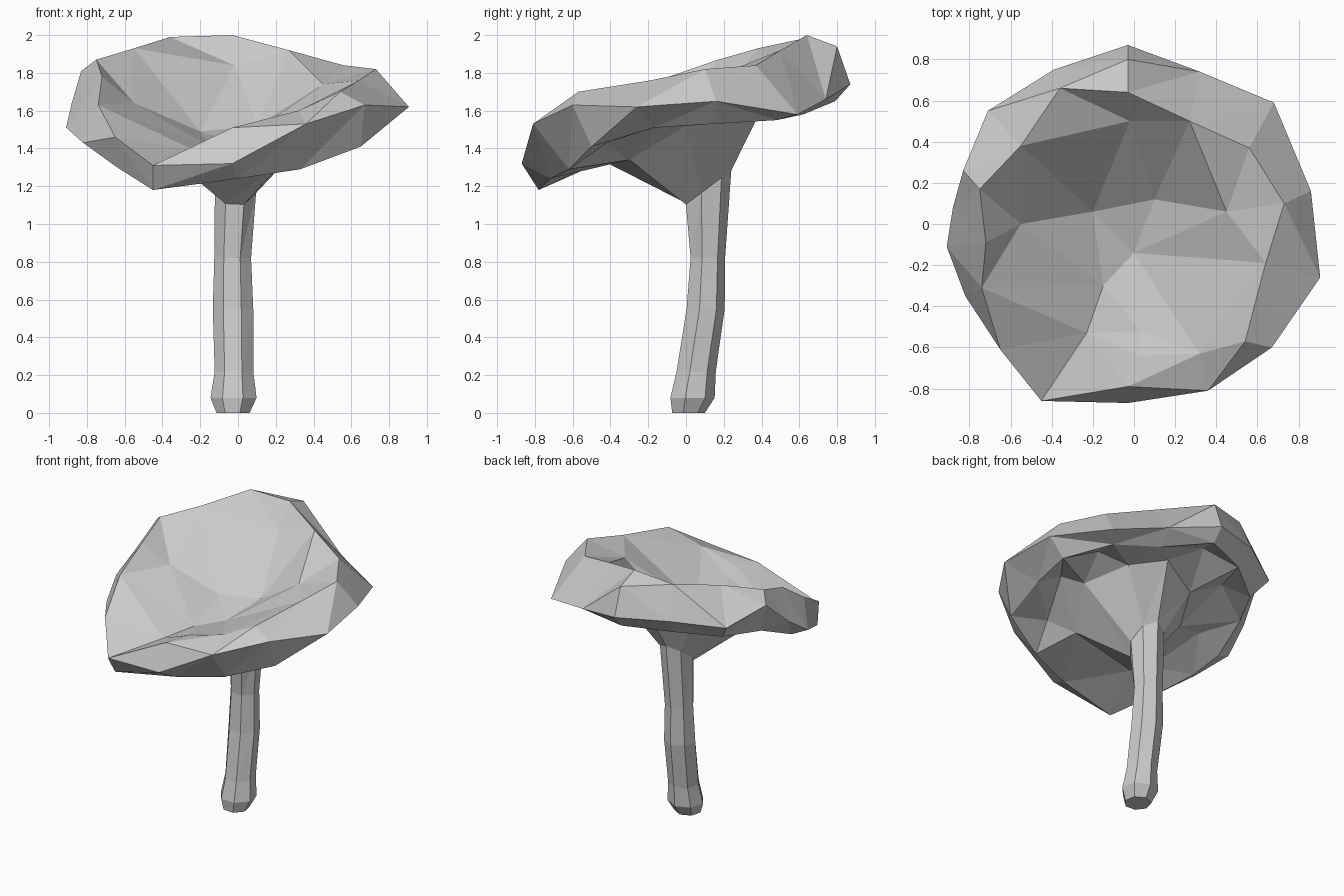
import bpy
import bmesh
from math import cos, sin, pi
from mathutils import Vector
from mathutils.geometry import delaunay_2d_cdt

cube = bpy.data.objects.get("Cube")
if cube:
    bpy.data.objects.remove(cube, do_unlink=True)

grey = bpy.data.materials.new("plain grey")
grey.use_nodes = True
grey.diffuse_color = (.6, .6, .6, 1)
grey.node_tree.nodes["Principled BSDF"].inputs["Base Color"].default_value = (.6, .6, .6, 1)


def loop_edges(start, count):
    """Closed loop of index pairs."""
    return [(start + i, start + (i + 1) % count) for i in range(count)]


def add_sheet(bm, border, inner_loop, loose, facing_up):
    """Triangulate a faceted sheet in plan, keeping the border and inner loop as creases."""
    points = [Vector(p) for p in border + inner_loop + loose]
    edges = loop_edges(0, len(border)) + loop_edges(len(border), len(inner_loop))
    plan, _, faces, sources, _, _ = delaunay_2d_cdt(
        [p.xy for p in points], edges, [list(range(len(border)))], 1, 1e-5)
    verts = []
    for flat, source in zip(plan, sources):
        near = points[source[0]] if source else min(points, key=lambda p: (p.xy - flat).length)
        verts.append(bm.verts.new((flat.x, flat.y, near.z)))
    for face in faces:
        order = face if facing_up else list(reversed(face))
        bm.faces.new([verts[i] for i in order])


def finish(bm, name):
    bmesh.ops.remove_doubles(bm, verts=bm.verts[:], dist=1e-4)
    bmesh.ops.recalc_face_normals(bm, faces=bm.faces[:])
    mesh = bpy.data.meshes.new(name)
    bm.to_mesh(mesh)
    bm.free()
    mesh.materials.append(grey)
    obj = bpy.data.objects.new(name, mesh)
    bpy.context.collection.objects.link(obj)
    return obj


# Cap outlines, counter-clockwise from the front
outer_rim = [(-.03, -.87, 1.32), (.36, -.81, 1.53), (.67, -.6, 1.63), (.905, -.26, 1.62),
             (.86, .16, 1.65), (.68, .59, 1.58), (.32, .74, 1.66), (-.03, .87, 1.74),
             (-.39, .75, 1.76), (-.71, .55, 1.72), (-.83, .26, 1.81), (-.88, .08, 1.64),
             (-.91, -.11, 1.51), (-.82, -.35, 1.43), (-.65, -.61, 1.46), (-.45, -.86, 1.31)]
# The dish meets the outer rim at its two front-right points
dish_rim = [outer_rim[-1], (-.03, -.79, 1.51), (.32, -.63, 1.6), (.54, -.57, 1.7),
            (.64, -.19, 1.76), (.73, .1, 1.82), (.56, .37, 1.84), (.27, .5, 1.92),
            (-.03, .64, 2), (-.36, .66, 1.99), (-.55, .38, 1.93), (-.75, .17, 1.87),
            (-.72, -.09, 1.78), (-.74, -.31, 1.63), outer_rim[-2]]
dish_floor = [(-.03, .8, 1.94), (-.02, .5, 1.84), (.45, .06, 1.74), (.1, .12, 1.52),
              (-.2, .06, 1.49), (-.55, 0, 1.64), (0, -.14, 1.43), (-.15, -.3, 1.41),
              (-.23, -.53, 1.39), (.03, -.52, 1.49), (.03, -.64, 1.52)]
lower_lip = [(0, -.72, 1.24), (.33, -.62, 1.29), (.65, -.5, 1.41), (.69, -.17, 1.51),
             (.74, .15, 1.53), (.58, .48, 1.55), (.28, .62, 1.58), (-.03, .79, 1.65),
             (-.35, .66, 1.64), (-.62, .46, 1.6), (-.75, .2, 1.58), (-.8, -.08, 1.46),
             (-.77, -.3, 1.4), (-.64, -.51, 1.3), (-.45, -.78, 1.18)]
hollow = [(.55, -.1, 1.57), (.52, .25, 1.62), (-.1, .6, 1.72), (-.45, .37, 1.67),
          (-.6, -.05, 1.54), (-.48, -.4, 1.4), (.4, -.42, 1.43)]
flare = [(-.35, -.45, 1.34), (.25, -.3, 1.34), (.43, 0, 1.52), (.31, .31, 1.57),
         (.06, .42, 1.65), (-.25, .28, 1.58), (-.4, 0, 1.5)]

# Cap: dished top and hollow underside sharing the outer rim
bm = bmesh.new()
add_sheet(bm, outer_rim, dish_rim, dish_floor, True)
add_sheet(bm, outer_rim, lower_lip, hollow + flare + [(-.02, .08, 1.28)], False)
finish(bm, "mushroom_cap")

# Stem: seven-sided leaning rings (height, centre x, centre y, radius x, radius y, tilt)
sections = [(0, -.025, .01, .09, .09, 0), (.08, -.022, .03, .125, .122, 0),
            (.22, -.02, .05, .105, .108, 0), (.55, -.025, .1, .11, .105, 0),
            (.82, -.027, .112, .1, .095, 0), (1.19, -.012, .115, .112, .125, .75)]
sides = len(flare)
bm = bmesh.new()
rings = []
for z, cx, cy, rx, ry, tilt in sections:
    angles = [2 * pi * i / sides - pi * .66 for i in range(sides)]
    rings.append([bm.verts.new((cx + rx * cos(a), cy + ry * sin(a), z + tilt * ry * sin(a)))
                  for a in angles])
rings.append([bm.verts.new(p) for p in flare])
bm.faces.new(list(reversed(rings[0])))
for low, high in zip(rings, rings[1:]):
    for i, j in loop_edges(0, sides):
        bm.faces.new((low[i], low[j], high[j]))
        bm.faces.new((low[i], high[j], high[i]))
finish(bm, "mushroom_stem")
